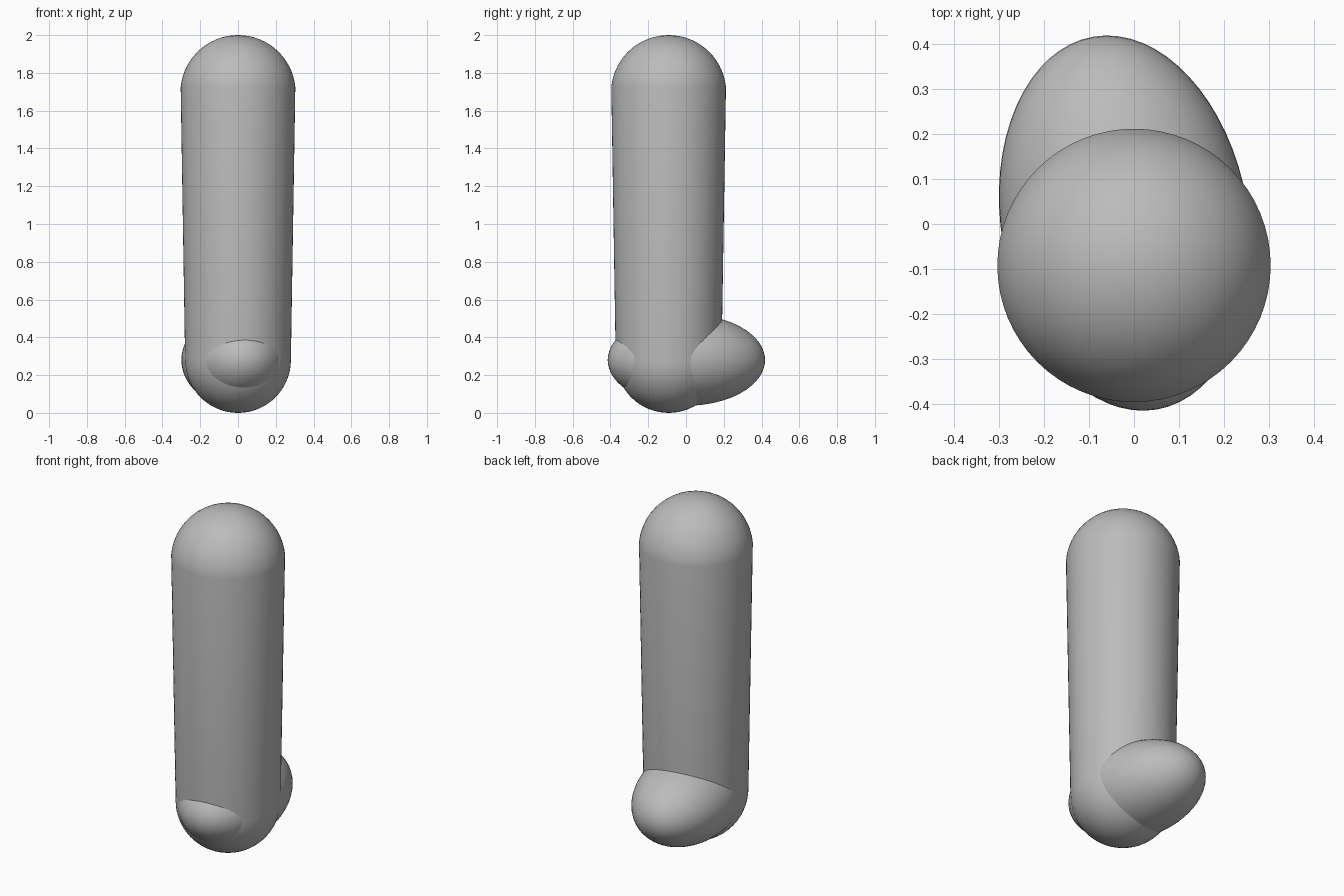
import bpy
import math

cube = bpy.data.objects.get("Cube")
if cube:
    bpy.data.objects.remove(cube, do_unlink=True)

# Single plain grey
grey = bpy.data.materials.new("plain_grey")
grey.use_nodes = True
color = (0.5, 0.5, 0.5, 1)
grey.diffuse_color = color
grey.node_tree.nodes["Principled BSDF"].inputs["Base Color"].default_value = color


def finish(obj, name):
    obj.name = name
    obj.data.materials.append(grey)
    for poly in obj.data.polygons:
        poly.use_smooth = True


def sphere(name, location, scale, turn=0):
    bpy.ops.mesh.primitive_uv_sphere_add(segments=64, ring_count=32, radius=1, location=location)
    obj = bpy.context.object
    obj.scale = scale
    obj.rotation_euler.z = turn
    finish(obj, name)
    return obj


# Tapered capsule: a sphere whose halves are resized and pulled apart
AXIS_Y = -0.092
LOW_R, TOP_R = 0.28, 0.305
capsule = sphere("leg_capsule", (0, AXIS_Y, 0), (1, 1, 1))
for v in capsule.data.vertices:
    upper = v.co.z > 0.001
    v.co *= TOP_R if upper else LOW_R
    v.co.z += 2 - TOP_R if upper else LOW_R

# Foot: a flattened ellipsoid pushed through the base, turned slightly
sphere("foot", (-0.02, 0.002, 0.28), (0.275, 0.42, 0.242), math.radians(9.6))
